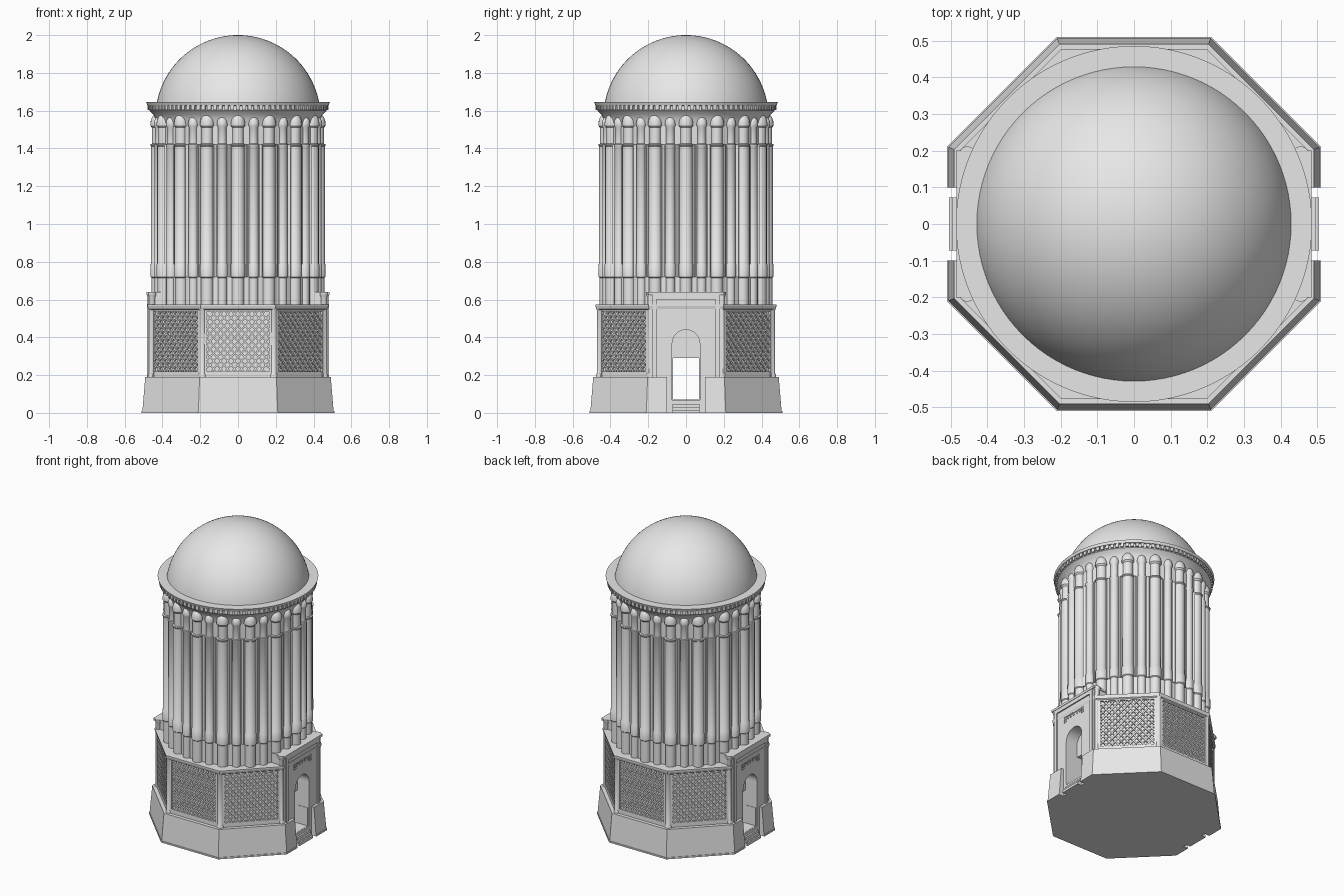
import bpy, bmesh, math
from mathutils import Matrix, Vector

if "Cube" in bpy.data.objects:
    bpy.data.objects.remove(bpy.data.objects["Cube"])

stone = bpy.data.materials.new("pale_grey_stone")
stone.use_nodes = True
GREY = (0.8, 0.8, 0.8, 1)
stone.diffuse_color = GREY
stone.node_tree.nodes["Principled BSDF"].inputs["Base Color"].default_value = GREY

OCT = math.cos(math.pi / 8)
HALF_TURN = math.pi


def turn(angle):
    return Matrix.Rotation(angle, 4, 'Z')


def lathe(bm, profile, segs, place=Matrix(), phase=0.0):
    """Closed solid of revolution from (radius, height) points, bottom to top."""
    rings = []
    for r, z in profile:
        rings.append([bm.verts.new(place @ Vector((r * math.cos(a), r * math.sin(a), z)))
                      for a in (phase + 2 * math.pi * i / segs for i in range(segs))])
    for low, high in zip(rings, rings[1:]):
        for i in range(segs):
            j = (i + 1) % segs
            bm.faces.new((low[i], low[j], high[j], high[i]))
    if profile[0][0] > 0:
        bm.faces.new(rings[0][::-1])
    if profile[-1][0] > 0:
        bm.faces.new(rings[-1])
    bmesh.ops.remove_doubles(bm, verts=[v for ring in rings for v in ring], dist=1e-5)


def octagon(bm, profile):
    lathe(bm, [(r / OCT, z) for r, z in profile], 8, phase=math.pi / 8)


def box(bm, low, high, place=Matrix()):
    low, high = Vector(low), Vector(high)
    mat = place @ Matrix.Translation((low + high) / 2) @ Matrix.Diagonal((*(high - low), 1))
    bmesh.ops.create_cube(bm, size=1, matrix=mat)


def finish(bm, name, smooth=False):
    bmesh.ops.recalc_face_normals(bm, faces=bm.faces)
    mesh = bpy.data.meshes.new(name)
    bm.to_mesh(mesh)
    bm.free()
    mesh.materials.append(stone)
    ob = bpy.data.objects.new(name, mesh)
    bpy.context.scene.collection.objects.link(ob)
    if smooth:
        activate(ob)
        bpy.ops.object.shade_smooth_by_angle(angle=math.radians(35))
    return ob


def activate(ob):
    bpy.ops.object.select_all(action='DESELECT')
    ob.select_set(True)
    bpy.context.view_layer.objects.active = ob


def carve(ob, cutters):
    activate(ob)
    for cutter in cutters:
        mod = ob.modifiers.new("opening", 'BOOLEAN')
        mod.operation, mod.solver, mod.object = 'DIFFERENCE', 'EXACT', cutter
        bpy.ops.object.modifier_apply(modifier=mod.name)


# Cutters: through passage, arched door niches, gaps in the base
bm = bmesh.new()
box(bm, (-1, -0.07, 0.07), (1, 0.07, 0.29))
passage = finish(bm, "passage_cutter")

bm = bmesh.new()
outline = [(-0.073, 0.069), (0.073, 0.069)]
outline += [(0.073 * math.cos(a), 0.367 + 0.073 * math.sin(a))
            for a in (HALF_TURN * i / 16 for i in range(17))]
for side in (0, HALF_TURN):
    face = bm.faces.new([bm.verts.new(turn(side) @ Vector((0.39, y, z))) for y, z in outline])
    out = bmesh.ops.extrude_face_region(bm, geom=[face])
    bmesh.ops.translate(bm, vec=turn(side) @ Vector((0.3, 0, 0)),
                        verts=[v for v in out["geom"] if isinstance(v, bmesh.types.BMVert)])
arches = finish(bm, "arch_cutter")

bm = bmesh.new()
for side in (0, HALF_TURN):
    box(bm, (0.465, -0.1, -0.1), (0.7, 0.1, 0.3), turn(side))
gaps = finish(bm, "base_gap_cutter")

# Sloping octagonal base
bm = bmesh.new()
octagon(bm, [(0.51, 0), (0.51, 0.01), (0.506, 0.01), (0.491, 0.19)])
carve(finish(bm, "sloping_base"), [passage, gaps])

# Octagonal lower storey and its cornice
bm = bmesh.new()
octagon(bm, [(0.455, 0.18), (0.455, 0.555)])
carve(finish(bm, "lower_storey"), [passage, arches])
bm = bmesh.new()
octagon(bm, [(0.462, 0.54), (0.474, 0.55), (0.478, 0.565), (0.478, 0.573)])
finish(bm, "lower_cornice")

# Portals on both sides, with a raised border and dotted frieze
bm = bmesh.new()
for side in (0, HALF_TURN):
    box(bm, (0.39, -0.195, 0), (0.474, 0.195, 0.625), turn(side))
carve(finish(bm, "portal_walls"), [passage, arches])

bm = bmesh.new()
for side in (0, HALF_TURN):
    t = turn(side)
    box(bm, (0.39, -0.2, 0.625), (0.485, 0.2, 0.64), t)
    box(bm, (0.47, -0.178, 0.6), (0.482, 0.178, 0.626), t)
    for s in (-1, 1):
        y = sorted((s * 0.155, s * 0.178))
        box(bm, (0.47, y[0], 0.18), (0.482, y[1], 0.601), t)
finish(bm, "portal_borders")

bm = bmesh.new()
for side in (0, HALF_TURN):
    for row, z in enumerate((0.54, 0.525, 0.51)):
        for i in range(13):
            if row == 0 or i % 12 < 2 or i > 10 or (row == 1 and i % 2 == 0):
                y = (i - 6) * 0.0145
                box(bm, (0.472, y - 0.004, z - 0.004), (0.479, y + 0.004, z + 0.004), turn(side))
finish(bm, "portal_frieze_dots")

# Entrance steps
bm = bmesh.new()
for side in (0, HALF_TURN):
    for i in range(3):
        box(bm, (0.46, -0.072, 0), (0.505 - i * 0.01, 0.072, 0.016 * (i + 1)), turn(side))
finish(bm, "entrance_steps")

# Corner posts, taller beside the portals
bm = bmesh.new()
for i in range(8):
    top = 0.64 if i in (0, 3, 4, 7) else 0.572
    place = turn(math.pi / 8 + i * math.pi / 4) @ Matrix.Translation((0.492, 0, 0))
    lathe(bm, [(0.022, 0.185), (0.022, 0.2), (0.017, 0.21), (0.017, top - 0.03),
               (0.021, top - 0.02), (0.024, top - 0.01), (0.024, top)], 12, place)
finish(bm, "corner_posts", True)

# Lattice panels on the six walls without a portal
frames, lattice = bmesh.new(), bmesh.new()
HALF_W, HALF_H, MID_Z, SLOPE = 0.163, 0.158, 0.378, 1.12
for side in (1, 2, 3, 5, 6, 7):
    t = turn(side * math.pi / 4) @ Matrix.Translation((0, 0, MID_Z))
    for s in (-1, 1):
        y = sorted((s * HALF_W, s * 0.188))
        z = sorted((s * HALF_H, s * 0.19))
        box(frames, (0.45, y[0], -0.19), (0.468, y[1], 0.17), t)
        box(frames, (0.45, -0.188, z[0]), (0.4675, 0.188, z[1]), t)
        for i in range(-8, 9):
            c = i * 0.037
            lo, hi = max(-HALF_W, c - HALF_H / SLOPE), min(HALF_W, c + HALF_H / SLOPE)
            if hi - lo < 0.01:
                continue
            mid = (lo + hi) / 2
            length = (hi - lo) * math.hypot(1, SLOPE)
            bar = t @ Matrix.Translation((0.459, mid, s * SLOPE * (mid - c)))
            bar = bar @ Matrix.Rotation(s * math.atan(SLOPE), 4, 'X')
            box(lattice, (-0.006, -length / 2, -0.004), (0.006 - 0.0005 * s, length / 2, 0.004), bar)
finish(frames, "panel_frames")
finish(lattice, "panel_lattice")

# Drum core
bm = bmesh.new()
lathe(bm, [(0.428, 0.5), (0.428, 1.6)], 96)
finish(bm, "drum_core", True)

# Ring of engaged columns, alternately wide and narrow
bm = bmesh.new()
COUNT = 32
for i in range(COUNT):
    r = 0.026 if i % 2 else 0.035
    profile = [(r * 0.95, 0.56), (r * 0.95, 0.715), (r * 1.1, 0.72), (r * 1.1, 0.785),
               (r, 0.79), (r, 1.41), (r * 1.12, 1.415), (r * 1.12, 1.422), (r * 0.88, 1.425),
               (r * 0.88, 1.51), (r * 1.1, 1.52), (r * 1.1, 1.53)]
    head = 0.055 if i % 2 == 0 else 0.04
    profile += [(r * 1.1 * math.cos(a), 1.53 + head * math.sin(a))
                for a in (math.pi / 12 * k for k in range(1, 6))] + [(0, 1.53 + head)]
    lathe(bm, profile, 16, turn(2 * math.pi * i / COUNT) @ Matrix.Translation((0.425, 0, 0)))
finish(bm, "drum_columns", True)

# Slim ribs between the columns
bm = bmesh.new()
for i in range(COUNT):
    place = turn(2 * math.pi * (i + 0.5) / COUNT) @ Matrix.Translation((0.428, 0, 0))
    lathe(bm, [(0.012, 0.72), (0.012, 1.42)], 4, place)
finish(bm, "drum_ribs")

# Flared cornice with dentils
bm = bmesh.new()
lathe(bm, [(0.428, 1.52), (0.435, 1.555), (0.45, 1.582), (0.468, 1.6), (0.468, 1.626),
           (0.48, 1.628), (0.486, 1.645)], 96)
finish(bm, "upper_cornice", True)
bm = bmesh.new()
for i in range(96):
    box(bm, (0.46, -0.01, 1.604), (0.478, 0.01, 1.627), turn(2 * math.pi * i / 96))
finish(bm, "cornice_dentils")

# Dome
bm = bmesh.new()
RADIUS, CENTRE = 0.437, 1.563
lathe(bm, [(RADIUS * math.cos(a), CENTRE + RADIUS * math.sin(a))
           for a in (0.17 + (math.pi / 2 - 0.17) * k / 24 for k in range(24))]
      + [(0, CENTRE + RADIUS)], 96)
finish(bm, "dome", True)

for helper in (passage, arches, gaps):
    bpy.data.objects.remove(helper)
